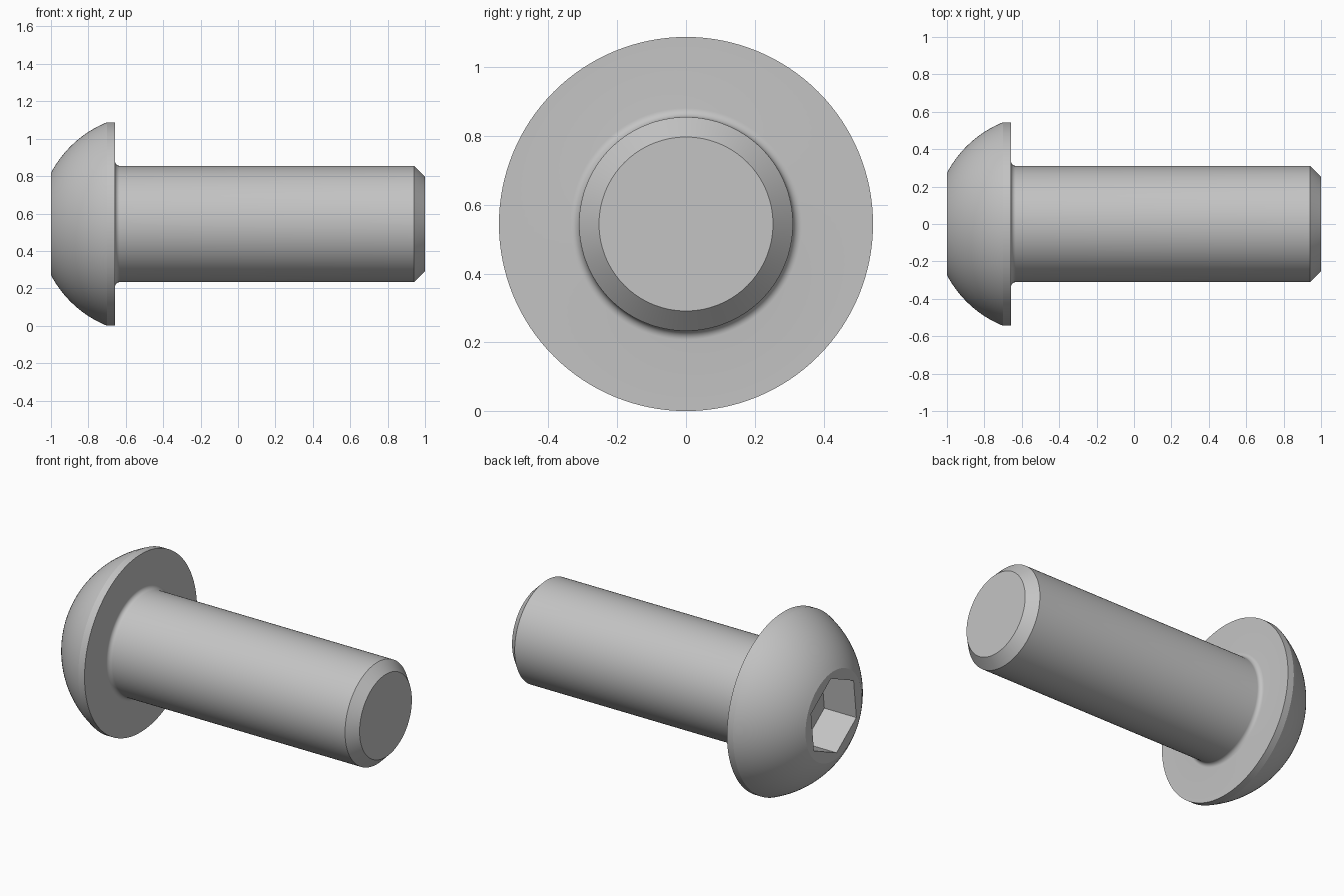
import bpy, bmesh
from math import cos, sin, pi, radians, atan2, hypot
from mathutils import Matrix

if "Cube" in bpy.data.objects:
    bpy.data.objects.remove(bpy.data.objects["Cube"])

# Main dimensions: the axis of the bolt runs along x
HEAD_R, SHANK_R, FACE_R = 0.544, 0.311, 0.273
SEAT_X, RIM_X = -0.658, -0.70
FILLET, CHAMFER = 0.026, 0.058
SOCKET_R, SOCKET_DEPTH = 0.2386, 0.217
SEGMENTS = 128

steel = bpy.data.materials.new("grey_steel")
steel.use_nodes = True
steel.diffuse_color = (0.55, 0.55, 0.55, 1)
steel.node_tree.nodes["Principled BSDF"].inputs["Base Color"].default_value = steel.diffuse_color


def arc(cx, cr, radius, start, end, steps):
    """Points (x, radius) along a circular arc."""
    angles = [start + (end - start) * i / steps for i in range(steps + 1)]
    return [(cx + radius * cos(a), cr + radius * sin(a)) for a in angles]


def make_object(name, bm):
    bmesh.ops.recalc_face_normals(bm, faces=bm.faces)
    mesh = bpy.data.meshes.new(name)
    bm.to_mesh(mesh)
    bm.free()
    mesh.materials.append(steel)
    obj = bpy.data.objects.new(name, mesh)
    bpy.context.collection.objects.link(obj)
    obj.location.z = HEAD_R
    return obj


# Profile: spherical dome, rim, seat fillet, shank and chamfered tip
dome_x = (RIM_X ** 2 + HEAD_R ** 2 - 1 - FACE_R ** 2) / (2 * (RIM_X + 1))
dome_r = hypot(RIM_X - dome_x, HEAD_R)
profile = arc(dome_x, 0, dome_r, atan2(FACE_R, -1 - dome_x),
              atan2(HEAD_R, RIM_X - dome_x), 16)
profile.append((SEAT_X, HEAD_R))
profile += arc(SEAT_X + FILLET, SHANK_R + FILLET, FILLET, pi, 1.5 * pi, 8)
profile += [(1 - CHAMFER, SHANK_R), (1, SHANK_R - CHAMFER)]

# Revolve the profile and cap both ends
bm = bmesh.new()
verts = [bm.verts.new((x, 0, r)) for x, r in profile]
edges = [bm.edges.new(pair) for pair in zip(verts, verts[1:])]
bmesh.ops.spin(bm, geom=verts + edges, cent=(0, 0, 0), axis=(1, 0, 0),
               angle=2 * pi, steps=SEGMENTS)
bmesh.ops.remove_doubles(bm, verts=bm.verts, dist=0.0001)
bmesh.ops.holes_fill(bm, edges=[e for e in bm.edges if e.is_boundary], sides=0)
bolt = make_object("button_head_bolt", bm)

# Hexagonal socket cut into the head
bm = bmesh.new()
bmesh.ops.create_cone(bm, cap_ends=True, segments=6, radius1=SOCKET_R,
                      radius2=SOCKET_R, depth=2 * SOCKET_DEPTH)
# Bring one corner onto +z, then tilt it slightly towards +y
corner = max(bm.verts, key=lambda v: v.co.y)
spin_to_y = Matrix.Rotation(pi / 2 - atan2(corner.co.y, corner.co.x), 4, 'Z')
y_to_z = Matrix.Rotation(pi / 2, 4, 'X') @ Matrix.Rotation(pi / 2, 4, 'Y')
bmesh.ops.transform(bm, verts=bm.verts, matrix=Matrix.Translation((-1, 0, 0))
                    @ Matrix.Rotation(radians(-6.5), 4, 'X') @ y_to_z @ spin_to_y)
cutter = make_object("socket_cutter", bm)
cutter.hide_render = True

cut = bolt.modifiers.new("socket", 'BOOLEAN')
cut.operation = 'DIFFERENCE'
cut.solver = 'EXACT'
cut.object = cutter

bpy.ops.object.select_all(action='DESELECT')
bpy.context.view_layer.objects.active = bolt
bolt.select_set(True)
bpy.ops.object.modifier_apply(modifier=cut.name)
bpy.data.objects.remove(cutter)
bpy.ops.object.shade_smooth_by_angle(angle=radians(18))
